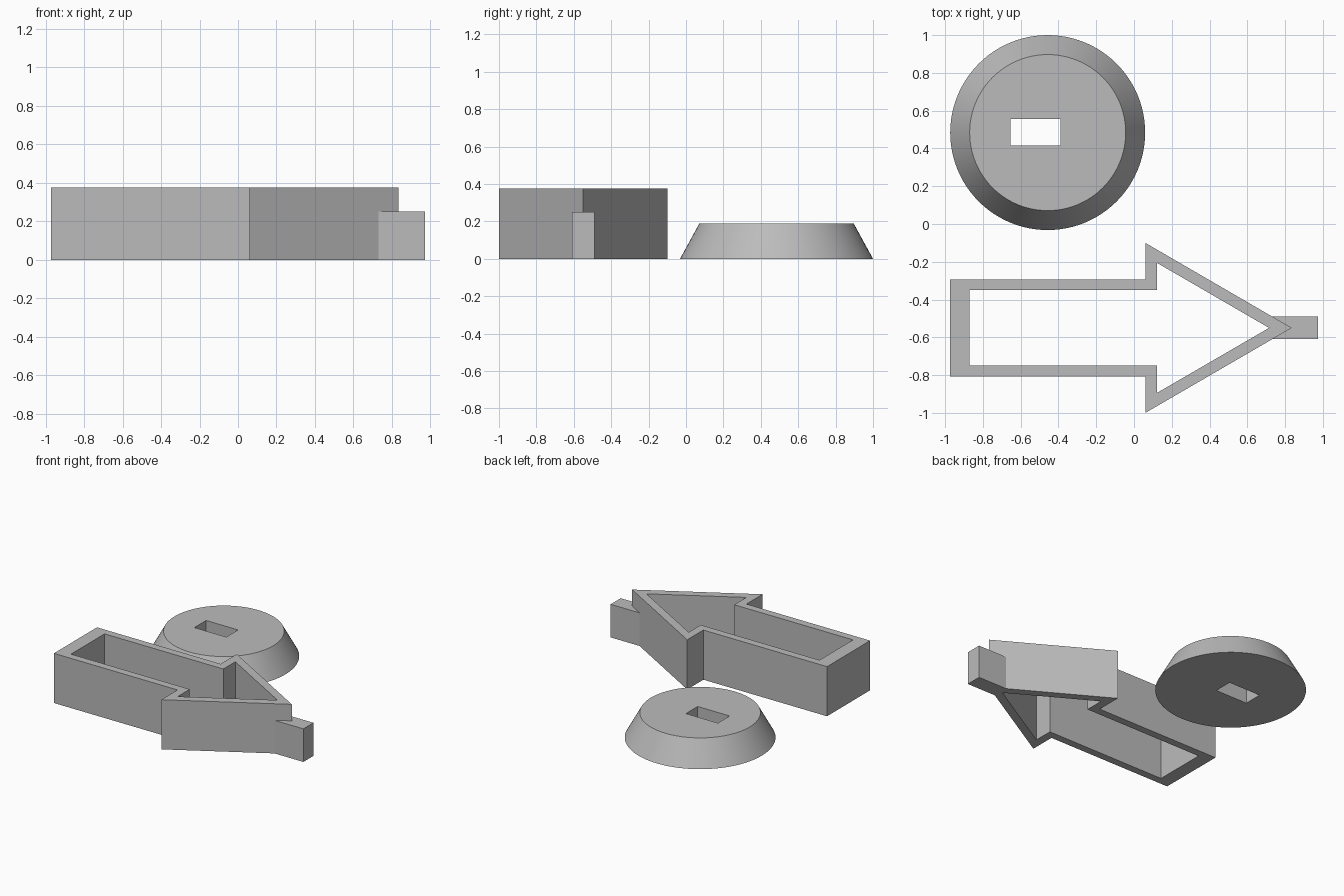
import bpy
import bmesh
import math

cube = bpy.data.objects.get("Cube")
if cube:
    bpy.data.objects.remove(cube, do_unlink=True)

# Single plain grey
grey = bpy.data.materials.new("plain_grey")
grey.use_nodes = True
colour = (0.5, 0.5, 0.5, 1)
grey.diffuse_color = colour
grey.node_tree.nodes["Principled BSDF"].inputs["Base Color"].default_value = colour

AXIS_Y = -0.55


def add_box(name, x0, x1, y0, y1, z0, z1):
    bpy.ops.mesh.primitive_cube_add(
        size=1, location=((x0 + x1) / 2, (y0 + y1) / 2, (z0 + z1) / 2))
    box = bpy.context.object
    box.name = name
    box.scale = (x1 - x0, y1 - y0, z1 - z0)
    bpy.ops.object.transform_apply(location=True, rotation=False, scale=True)
    box.data.materials.append(grey)
    return box


def arrow_outline(tail, shoulder, tip, shaft_half, head_half):
    """Arrow profile pointing to +x, mirrored about its own axis."""
    upper = [(tail, shaft_half), (shoulder, shaft_half), (shoulder, head_half)]
    lower = [(x, -y) for x, y in reversed(upper)]
    return [(x, y + AXIS_Y) for x, y in upper + [(tip, 0)] + lower]


# Arrow frame: walls between an outer and an inner arrow, open top and bottom
def add_frame(name, outer, inner, height):
    bm = bmesh.new()
    rings = [[bm.verts.new((x, y, z)) for x, y in outline]
             for outline, z in ((outer, 0), (outer, height), (inner, height), (inner, 0))]
    count = len(outer)
    for k in range(4):
        a, b = rings[k], rings[(k + 1) % 4]
        for i in range(count):
            j = (i + 1) % count
            bm.faces.new((a[i], a[j], b[j], b[i]))
    bmesh.ops.recalc_face_normals(bm, faces=bm.faces)
    mesh = bpy.data.meshes.new(name)
    bm.to_mesh(mesh)
    bm.free()
    mesh.materials.append(grey)
    frame = bpy.data.objects.new(name, mesh)
    bpy.context.collection.objects.link(frame)
    return frame


add_frame("arrow_frame",
          arrow_outline(-0.973, 0.06, 0.835, 0.257, 0.45),
          arrow_outline(-0.87, 0.122, 0.715, 0.2, 0.344), 0.375)

# Tab at the arrow tip, sized to fit the slot
add_box("tip_tab", 0.73, 0.973, AXIS_Y - 0.06, AXIS_Y + 0.06, 0, 0.25)

# Tapered round base with a rectangular through slot
HEIGHT = 0.188
bpy.ops.mesh.primitive_cone_add(vertices=96, radius1=0.516, radius2=0.413, depth=HEIGHT,
                                location=(-0.457, 0.484, HEIGHT / 2))
base = bpy.context.object
base.name = "round_base"
base.data.materials.append(grey)

cutter = add_box("slot_cutter", -0.655, -0.388, 0.415, 0.555, -0.1, 0.4)
slot = base.modifiers.new("slot", "BOOLEAN")
slot.operation = "DIFFERENCE"
slot.solver = "EXACT"
slot.object = cutter
bpy.ops.object.select_all(action="DESELECT")
base.select_set(True)
bpy.context.view_layer.objects.active = base
bpy.ops.object.modifier_apply(modifier=slot.name)
bpy.data.objects.remove(cutter, do_unlink=True)
bpy.ops.object.shade_smooth_by_angle(angle=math.radians(30))
